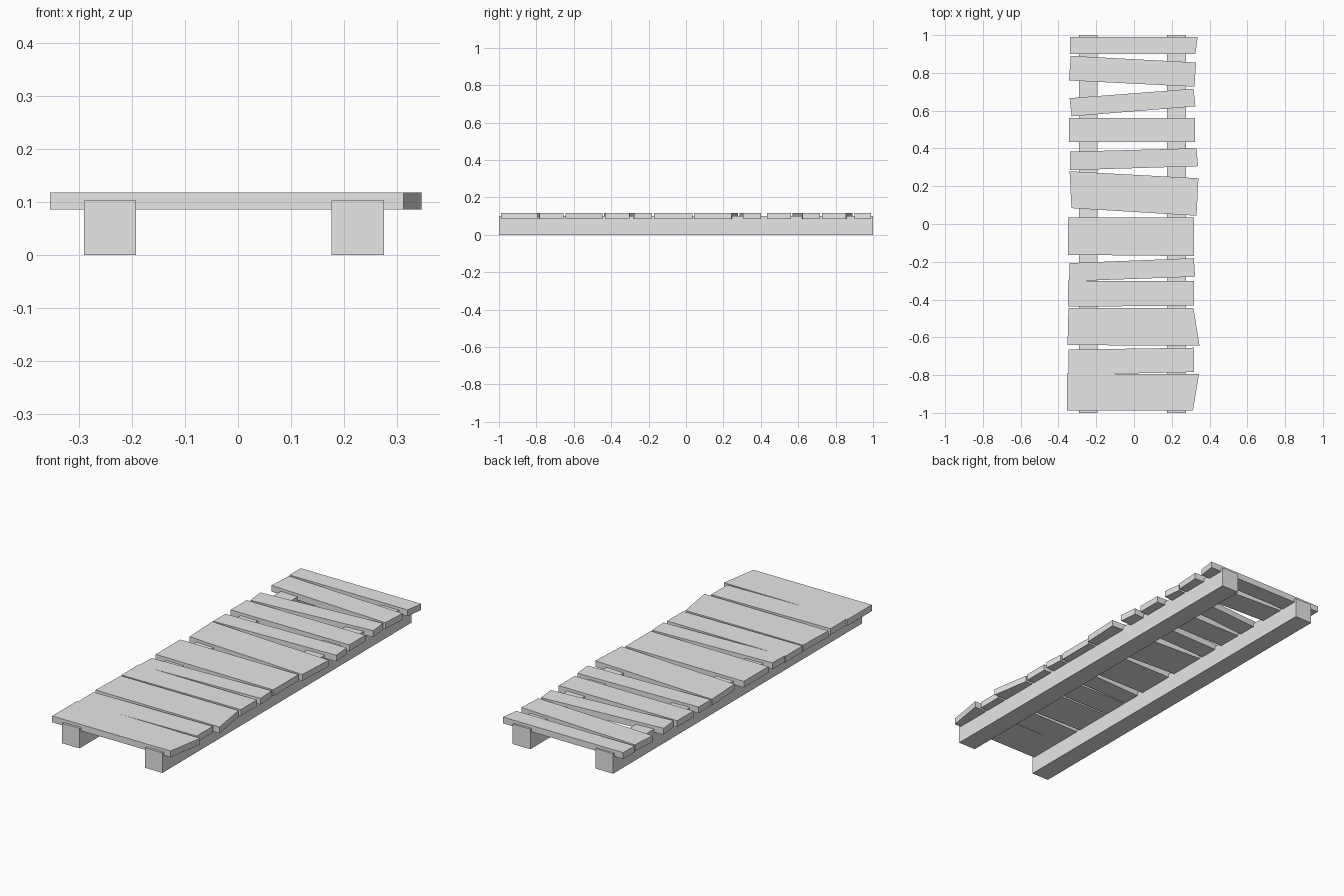
import bpy
import bmesh

default_cube = bpy.data.objects.get("Cube")
if default_cube:
    bpy.data.objects.remove(default_cube, do_unlink=True)

# One plain grey for the whole walkway
grey = bpy.data.materials.new("plain_grey")
grey.use_nodes = True
grey.diffuse_color = (0.8, 0.8, 0.8, 1)
grey.node_tree.nodes["Principled BSDF"].inputs["Base Color"].default_value = grey.diffuse_color


def add_slab(name, outline, bottom, top):
    """Extrude a flat outline, seen from above, into a solid board."""
    bm = bmesh.new()
    base = bm.faces.new([bm.verts.new((x, y, bottom)) for x, y in outline])
    extruded = bmesh.ops.extrude_face_region(bm, geom=[base])["geom"]
    raised = [item for item in extruded if isinstance(item, bmesh.types.BMVert)]
    bmesh.ops.translate(bm, verts=raised, vec=(0, 0, top - bottom))
    bmesh.ops.recalc_face_normals(bm, faces=bm.faces)
    mesh = bpy.data.meshes.new(name)
    bm.to_mesh(mesh)
    bm.free()
    mesh.materials.append(grey)
    board = bpy.data.objects.new(name, mesh)
    bpy.context.collection.objects.link(board)
    return board


# Two long support beams
for name, x_min, x_max in (("right_beam", -.29, -.192), ("left_beam", .176, .275)):
    corners = [(x_min, -1), (x_max, -1), (x_max, 1), (x_min, 1)]
    add_slab(name, corners, 0, .102)

# Crooked planks, back to front. Each row gives the corners:
# back right, front right, front left, back left
planks = [
    [(-.34, .99), (-.34, .9), (.325, .9), (.337, .99)],
    [(-.335, .89), (-.344, .76), (.32, .727), (.328, .855)],
    [(-.341, .666), (-.33, .57), (.325, .623), (.315, .716)],
    [(-.344, .562), (-.344, .433), (.323, .433), (.323, .562)],
    [(-.339, .383), (-.339, .285), (.339, .306), (.331, .401)],
    [(-.341, .279), (-.331, .084), (.331, .044), (.341, .242)],
    [(-.349, .034), (-.349, -.163), (.317, -.17), (.317, .034)],
    [(-.341, -.207), (-.344, -.303), (.323, -.279), (.317, -.181)],
    [(-.349, -.3), (-.349, -.438), (.318, -.432), (.318, -.303)],
    [(-.347, -.446), (-.352, -.641), (.347, -.644), (.315, -.446)],
    [(-.347, -.665), (-.347, -.798), (.317, -.784), (.317, -.655)],
    [(-.354, -.792), (-.354, -.988), (.312, -.988), (.344, -.795)],
]
for number, outline in enumerate(planks, start=1):
    add_slab(f"plank_{number}", outline, .085, .117)
